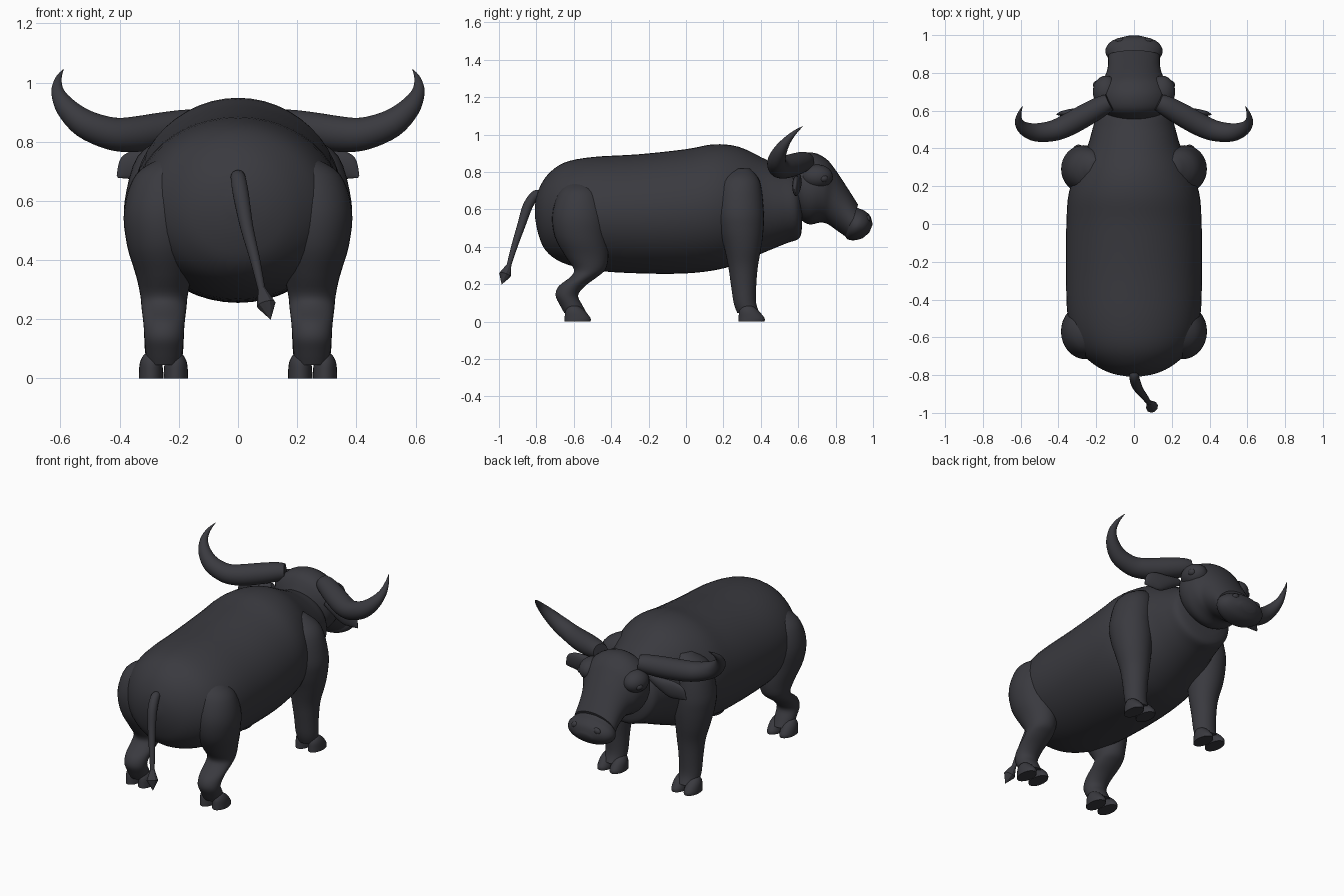
import bpy, bmesh, math
from mathutils import Vector, Matrix

hide = bpy.data.materials.new("charcoal hide")
hide.diffuse_color = (0.042, 0.042, 0.050, 1)


def finish(name, bm, mirror=False, angle=40):
    bmesh.ops.recalc_face_normals(bm, faces=bm.faces)
    me = bpy.data.meshes.new(name)
    bm.to_mesh(me)
    bm.free()
    me.materials.append(hide)
    ob = bpy.data.objects.new(name, me)
    bpy.context.collection.objects.link(ob)
    bpy.ops.object.select_all(action='DESELECT')
    ob.select_set(True)
    bpy.context.view_layer.objects.active = ob
    bpy.ops.object.shade_smooth_by_angle(angle=math.radians(angle))
    if mirror:
        ob.modifiers.new("Mirror", 'MIRROR').use_mirror_merge = False
    return ob


def spline(a, b, c, d, t):
    return 0.5 * (2 * b + (c - a) * t + (2 * a - 5 * b + 4 * c - d) * t * t
                  + (3 * b - a - 3 * c + d) * t ** 3)


def loft(name, rings, mirror=False, steps=4, seg=32, angle=40):
    """Skin elliptical rings (centre, axis u, axis v), smoothed along their length."""
    rings = [[Vector(v) for v in r] for r in rings]
    n, fine = len(rings), []
    for i in range(n - 1):
        q = [rings[max(0, min(n - 1, i + k))] for k in (-1, 0, 1, 2)]
        for s in range(steps):
            fine.append([spline(q[0][j], q[1][j], q[2][j], q[3][j], s / steps) for j in range(3)])
    fine.append(rings[-1])
    bm = bmesh.new()
    loops = [[bm.verts.new(c + u * math.cos(k * math.tau / seg) + v * math.sin(k * math.tau / seg))
              for k in range(seg)] for c, u, v in fine]
    for a, b in zip(loops, loops[1:]):
        for k in range(seg):
            bm.faces.new((a[k], a[(k + 1) % seg], b[(k + 1) % seg], b[k]))
    bm.faces.new(loops[0])
    bm.faces.new(loops[-1])
    return finish(name, bm, mirror, angle)


def profile(rows):
    """Rings from side profile: top y, z, bottom y, z, half width."""
    return [((0, (a + c) / 2, (b + d) / 2), (w, 0, 0), (0, (a - c) / 2, (b - d) / 2))
            for a, b, c, d, w in rows]


def level(rows):
    """Horizontal rings: z, x, y, radius x, radius y."""
    return [((x, y, z), (rx, 0, 0), (0, ry, 0)) for z, x, y, rx, ry in rows]


def tube(rows):
    """Round rings square to a path: x, y, z, radius."""
    pts = [Vector(r[:3]) for r in rows]
    u, out = Vector((0, 1, 0.3)), []
    for i, r in enumerate(rows):
        t = (pts[min(i + 1, len(pts) - 1)] - pts[max(i - 1, 0)]).normalized()
        u = (u - t * u.dot(t)).normalized()
        out.append((pts[i], u * r[3], t.cross(u) * r[3]))
    return out


def ball(name, loc, size, rot=0):
    bm = bmesh.new()
    m = Matrix.Translation(loc) @ Matrix.Rotation(rot, 4, 'Y') @ Matrix.Diagonal((*size, 1))
    bmesh.ops.create_uvsphere(bm, u_segments=24, v_segments=14, radius=1, matrix=m)
    return finish(name, bm, True)


# Torso and neck
loft("body", profile([
    (-.808, .62, -.808, .56, .03), (-.79, .70, -.79, .47, .12), (-.74, .785, -.75, .38, .21),
    (-.65, .85, -.66, .315, .30), (-.5, .88, -.5, .275, .35), (-.25, .895, -.25, .258, .36),
    (0, .922, 0, .258, .358), (.15, .948, .18, .28, .345), (.28, .935, .30, .32, .30),
    (.40, .88, .43, .375, .245), (.50, .83, .54, .42, .215), (.58, .80, .605, .445, .19),
    (.62, .75, .62, .50, .12)]), seg=48)

# Head, muzzle and face details
loft("head", profile([
    (.55, .80, .57, .62, .10), (.60, .885, .61, .55, .18), (.68, .903, .66, .52, .20),
    (.75, .87, .72, .53, .185), (.80, .81, .76, .52, .155), (.86, .72, .81, .485, .138),
    (.92, .625, .86, .45, .137)]))
loft("muzzle", profile([
    (.90, .62, .85, .46, .125), (.925, .605, .865, .44, .147), (.955, .592, .90, .435, .15),
    (.985, .565, .945, .447, .12), (.998, .52, .982, .48, .05)]))
ball("brow", (.148, .70, .775), (.07, .085, .065))
ball("eye", (.195, .735, .765), (.022, .025, .02))
ball("nostril", (.075, .972, .55), (.024, .014, .018), 0.3)

# Horns and ears
loft("horn", tube([
    (.13, .645, .86, .045), (.17, .625, .855, .054), (.25, .58, .84, .06), (.35, .525, .825, .06),
    (.43, .493, .828, .055), (.52, .485, .862, .048), (.58, .505, .915, .036),
    (.609, .54, .968, .022), (.607, .582, 1.012, .011), (.59, .625, 1.045, .001)]), True)
loft("ear", [
    ((.18, .60, .77), (.01, 0, .02), (0, .015, 0)), ((.25, .595, .745), (.015, 0, .035), (0, .024, 0)),
    ((.32, .59, .725), (.02, 0, .05), (0, .022, 0)), ((.375, .585, .71), (.02, 0, .036), (0, .014, 0)),
    ((.408, .58, .682), (.002, 0, .004), (0, .003, 0))], True)

# Legs with shoulder and haunch
loft("front_leg", level([
    (.82, .20, .30, .04, .04), (.75, .24, .29, .10, .105), (.60, .268, .29, .115, .125),
    (.50, .265, .295, .115, .12), (.40, .26, .303, .10, .10), (.30, .25, .305, .082, .08),
    (.20, .25, .308, .07, .068), (.10, .25, .315, .065, .06), (.045, .25, .335, .058, .06)]), True)
loft("hind_leg", level([
    (.75, .20, -.57, .05, .05), (.69, .235, -.57, .11, .11), (.57, .255, -.57, .13, .145),
    (.45, .255, -.56, .12, .14), (.35, .25, -.53, .095, .115), (.28, .25, -.515, .08, .085),
    (.24, .25, -.545, .076, .072), (.19, .25, -.61, .07, .07), (.14, .25, -.637, .066, .06),
    (.09, .25, -.615, .062, .06), (.045, .25, -.59, .058, .06)]), True)

# Cloven hooves
for label, y in (("front", .35), ("hind", -.58)):
    for side, x in (("inner", .21), ("outer", .294)):
        loft(f"{label}_hoof_{side}", level([
            (0, x, y, .041, .07), (.02, x, y, .041, .069), (.055, x, y - .012, .037, .053),
            (.08, x, y - .02, .024, .03), (.086, x, y - .02, .008, .01)]), True, seg=20)

# Tail and tuft
loft("tail", tube([
    (0, -.76, .675, .02), (0, -.80, .68, .025), (.01, -.845, .62, .027), (.03, -.882, .51, .022),
    (.058, -.918, .40, .017), (.082, -.95, .29, .012)]), seg=16)
loft("tail_tuft", tube([
    (.08, -.945, .305, .012), (.095, -.968, .25, .033), (.11, -.985, .20, .001)]),
    steps=1, seg=10, angle=25)
